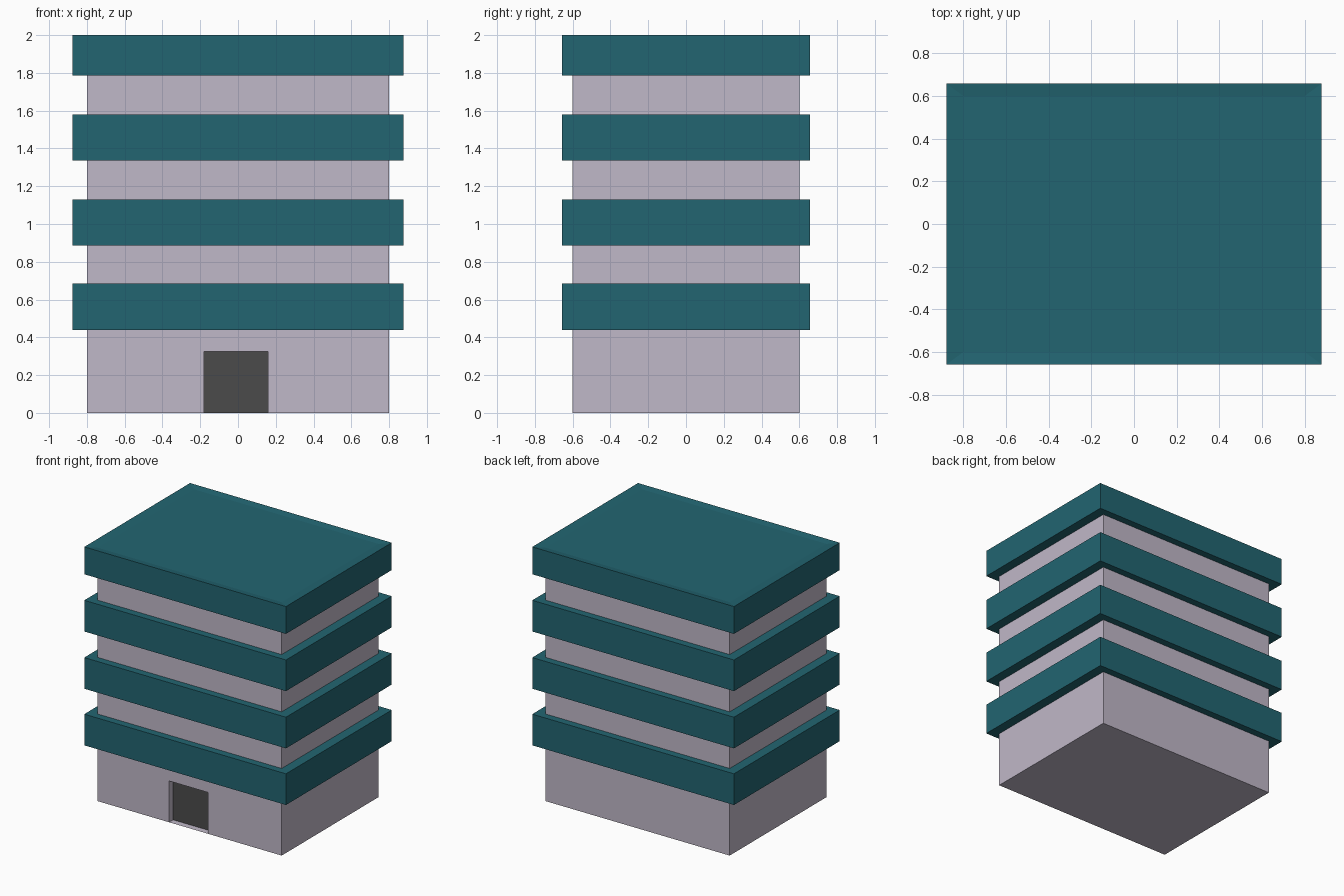
import bpy
import bmesh

if "Cube" in bpy.data.objects:
    bpy.data.objects.remove(bpy.data.objects["Cube"])

HX, HY = 0.80, 0.60        # wall half sizes
BX, BY = 0.877, 0.657      # band half sizes


def material(name, rgb):
    m = bpy.data.materials.new(name)
    m.diffuse_color = (*rgb, 1)
    m.use_nodes = True
    m.node_tree.nodes["Principled BSDF"].inputs["Base Color"].default_value = m.diffuse_color
    return m


WALL = material("wall_lavender", (0.53, 0.48, 0.58))
TEAL = material("band_teal", (0.016, 0.13, 0.165))
DARK = material("door_dark", (0.07, 0.07, 0.07))


def make(name, polys, mat):
    """Object from a list of polygons; shared corners are welded."""
    bm = bmesh.new()
    for p in polys:
        bm.faces.new([bm.verts.new(c) for c in p])
    bmesh.ops.remove_doubles(bm, verts=bm.verts, dist=1e-5)
    me = bpy.data.meshes.new(name)
    bm.to_mesh(me)
    bm.free()
    me.materials.append(mat)
    ob = bpy.data.objects.new(name, me)
    bpy.context.collection.objects.link(ob)
    return ob


def ring(hx, hy, z):
    return [(-hx, -hy, z), (hx, -hy, z), (hx, hy, z), (-hx, hy, z)]


def loft(rings):
    return [[a[i], a[(i + 1) % 4], b[(i + 1) % 4], b[i]]
            for a, b in zip(rings, rings[1:]) for i in range(4)]


bands = [(0.44, 0.685), (0.885, 1.13), (1.335, 1.58), (1.785, 2.0)]

# Ground floor with an entrance recess in the front wall
x0, x1, dz, top = -0.18, 0.16, 0.325, bands[0][0]
back = -0.55
sides = loft([ring(HX, HY, 0), ring(HX, HY, top)])[1:]
front = [(x, -HY, z) for x, z in ((-HX, 0), (x0, 0), (x0, dz), (x1, dz),
                                  (x1, 0), (HX, 0), (HX, top), (-HX, top))]
bottom = [(x, y, 0) for x, y in ((-HX, -HY), (-HX, HY), (HX, HY), (HX, -HY),
                                 (x1, -HY), (x1, back), (x0, back), (x0, -HY))]
outline = [(x0, 0), (x1, 0), (x1, dz), (x0, dz)]
opening = [(x, -HY, z) for x, z in outline]
inner = [(x, back, z) for x, z in outline]
make("ground_floor_walls", sides + [front, bottom] + loft([opening, inner]), WALL)

# Door panel at the back of the recess
make("door", [inner], DARK)

# Upper wall sections between the bands
for i in range(3):
    make(f"upper_wall_{i + 1}",
         loft([ring(HX, HY, bands[i][1]), ring(HX, HY, bands[i + 1][0])]), WALL)

# Overhanging floor bands, the last one closed as a slightly dished roof
for i, (z0, z1) in enumerate(bands):
    roof = i == 3
    last = ring(HX, HY, z1 - (0.008 if roof else 0))
    polys = loft([ring(HX, HY, z0), ring(BX, BY, z0), ring(BX, BY, z1), last])
    make("roof" if roof else f"floor_band_{i + 1}", polys + ([last] if roof else []), TEAL)
